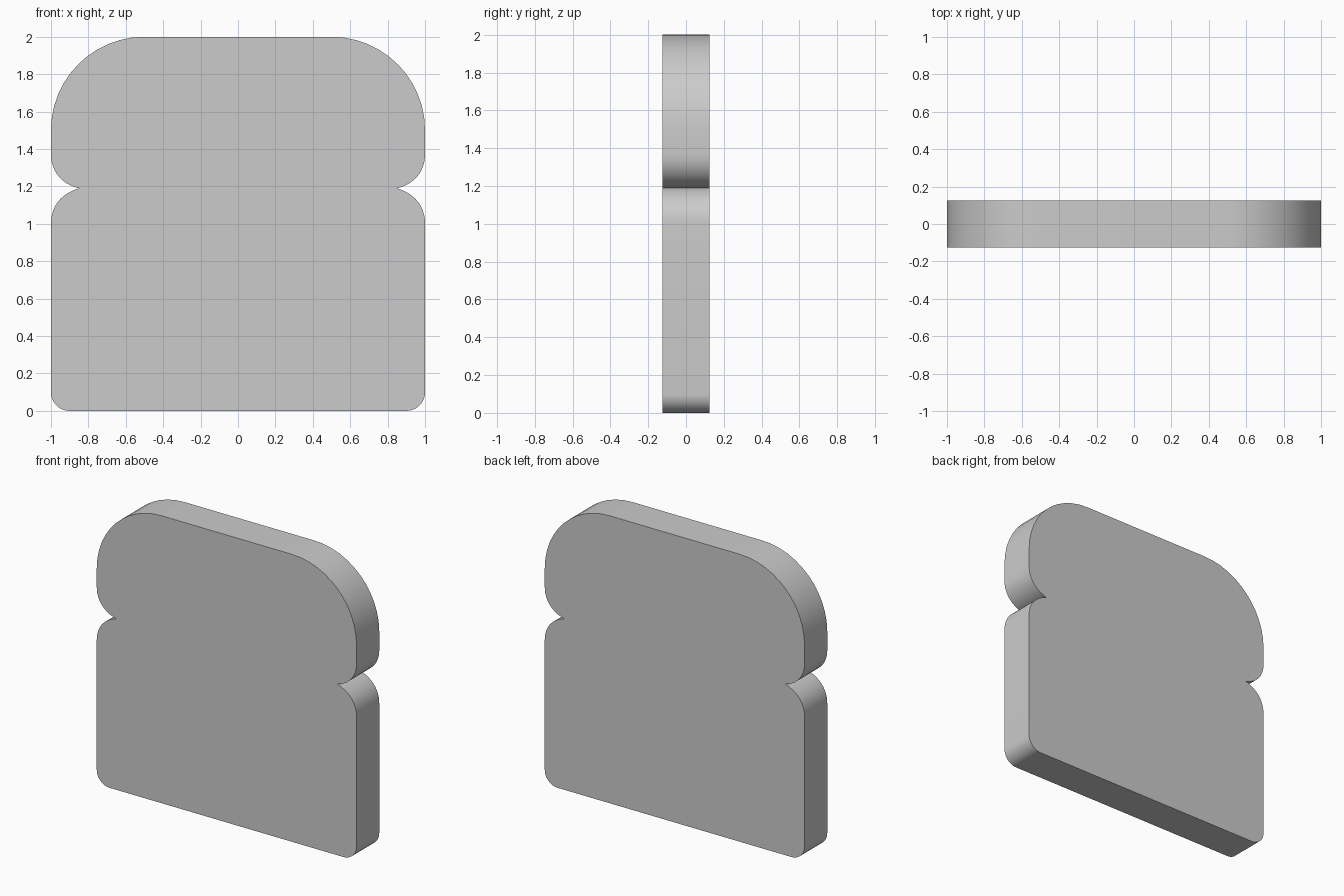
import bpy, bmesh
from mathutils import Vector
from mathutils.geometry import interpolate_bezier

if "Cube" in bpy.data.objects:
    bpy.data.objects.remove(bpy.data.objects["Cube"])

HALF_DEPTH = 0.125
K = 0.5523  # handle length for a quarter circle

# Right half outline as Bezier arcs (start, handle, handle, end), bottom to top
arcs = [
    ((0.9, 0), (0.9 + 0.1 * K, 0), (1, 0.1 - 0.1 * K), (1, 0.1)),        # bottom corner
    ((1, 1.0), (1, 1.09), (0.95, 1.16), (0.85, 1.19)),                   # lower shoulder
    ((0.85, 1.19), (0.94, 1.21), (1, 1.28), (1, 1.37)),                  # crust bulge
    ((1, 1.5), (1, 1.5 + 0.5 * K), (0.5 + 0.5 * K, 2), (0.5, 2)),        # domed top corner
]

right = []
for arc in arcs:
    for p in interpolate_bezier(*[Vector((x, z, 0)) for x, z in arc], 13):
        if not right or (p - right[-1]).length > 1e-4:
            right.append(p)

# Mirror the outline and extrude it into a slice
outline = [(p.x, p.y) for p in right] + [(-p.x, p.y) for p in reversed(right)]
bm = bmesh.new()
face = bm.faces.new([bm.verts.new((x, -HALF_DEPTH, z)) for x, z in outline])
res = bmesh.ops.extrude_face_region(bm, geom=[face], use_keep_orig=True)
verts = [g for g in res["geom"] if isinstance(g, bmesh.types.BMVert)]
bmesh.ops.translate(bm, verts=verts, vec=(0, 2 * HALF_DEPTH, 0))
bmesh.ops.recalc_face_normals(bm, faces=bm.faces)

mesh = bpy.data.meshes.new("bread_slice")
bm.to_mesh(mesh)
bm.free()
slice_obj = bpy.data.objects.new("bread_slice", mesh)
bpy.context.collection.objects.link(slice_obj)

# Smooth crust with sharp rims and notches
bpy.context.view_layer.objects.active = slice_obj
slice_obj.select_set(True)
bpy.ops.object.shade_smooth_by_angle()
